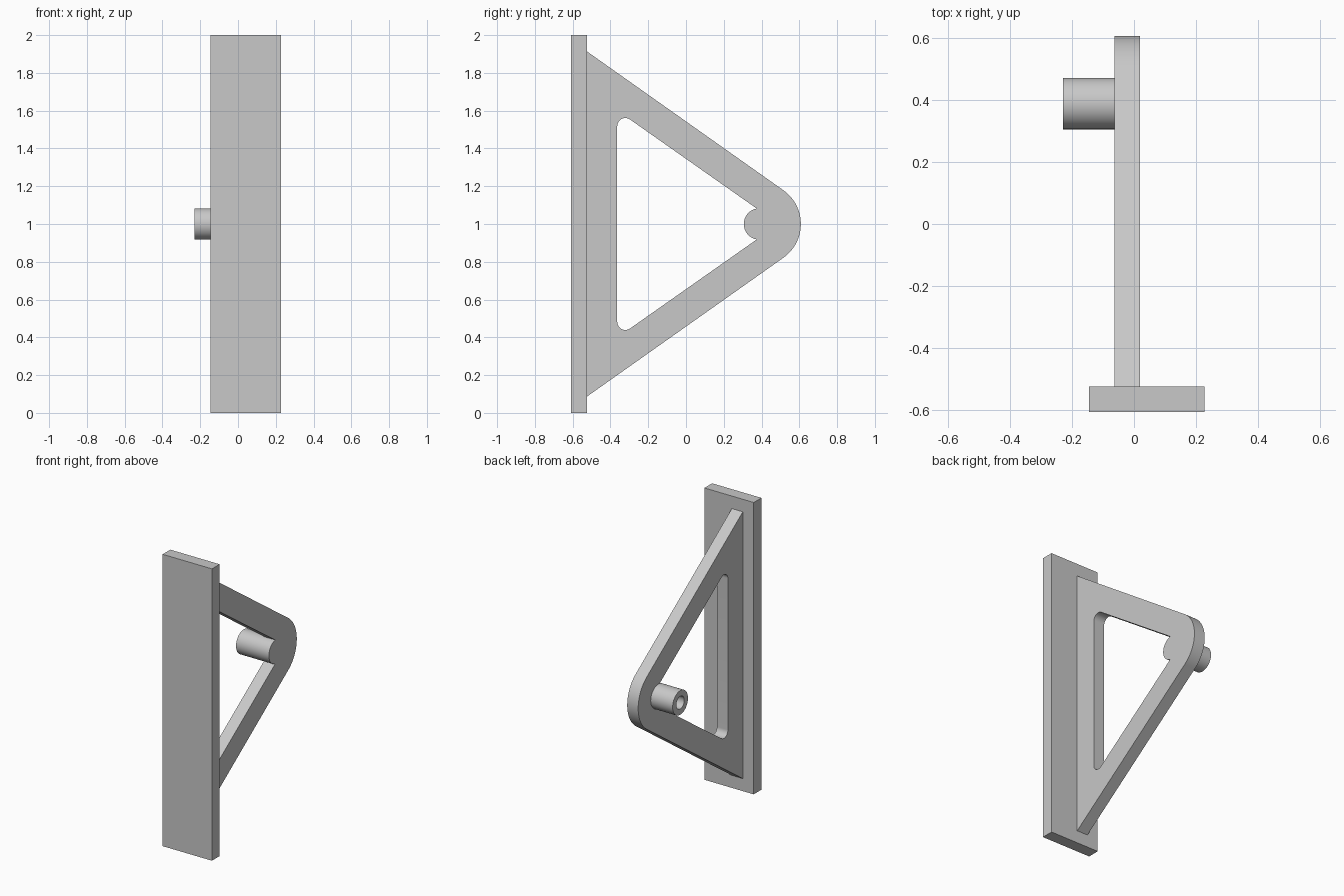
import bpy, bmesh, math

cube = bpy.data.objects.get("Cube")
if cube:
    bpy.data.objects.remove(cube, do_unlink=True)

grey = bpy.data.materials.new("light_grey")
grey.use_nodes = True
colour = (0.58, 0.58, 0.58, 1)
grey.diffuse_color = colour
grey.node_tree.nodes["Principled BSDF"].inputs["Base Color"].default_value = colour

MID = 1.0                      # height of the symmetry plane
PEG = (0.389, MID)             # peg axis in the y, z plane
PEG_R = 0.083
SLOPE = 54.9                   # direction the sloped edges face, in degrees


def arc(centre, radius, start, end, steps):
    """Points (y, z) along an arc, both ends included."""
    angles = [math.radians(start + (end - start) * i / steps) for i in range(steps + 1)]
    return [(centre[0] + radius * math.cos(a), centre[1] + radius * math.sin(a)) for a in angles]


def mirrored(points):
    """Same points reflected about mid height, in reverse order."""
    return [(y, 2 * MID - z) for y, z in reversed(points)]


def prism(name, loops, x0, x1):
    """Extrude closed (y, z) loops along x; inner loops become holes."""
    bm = bmesh.new()
    edges = []
    for loop in loops:
        verts = [bm.verts.new((x0, y, z)) for y, z in loop]
        edges += [bm.edges.new((v, verts[i - 1])) for i, v in enumerate(verts)]
    bmesh.ops.triangle_fill(bm, edges=edges, use_beauty=True)
    result = bmesh.ops.extrude_face_region(bm, geom=bm.faces[:])
    moved = [g for g in result["geom"] if isinstance(g, bmesh.types.BMVert)]
    bmesh.ops.translate(bm, verts=moved, vec=(x1 - x0, 0, 0))
    bmesh.ops.recalc_face_normals(bm, faces=bm.faces[:])
    mesh = bpy.data.meshes.new(name)
    bm.to_mesh(mesh)
    bm.free()
    mesh.materials.append(grey)
    obj = bpy.data.objects.new(name, mesh)
    bpy.context.collection.objects.link(obj)
    bpy.ops.object.select_all(action="DESELECT")
    obj.select_set(True)
    bpy.context.view_layer.objects.active = obj
    bpy.ops.object.shade_smooth_by_angle(angle=math.radians(30))
    return obj


# Flat mounting plate
prism("mounting_plate", [[(-0.608, 0), (-0.525, 0), (-0.525, 2), (-0.608, 2)]], -0.146, 0.228)

# Triangular arm: rounded nose, opening with rounded corners and peg boss
outer = [(-0.525, 0.086)] + arc(PEG, 0.219, -SLOPE, SLOPE, 40) + [(-0.525, 1.914)]
boss = arc(PEG, PEG_R, 100, 180, 20)
corner = arc((-0.321, 1.518), 0.043, SLOPE, 180, 16)
upper = boss[::-1] + corner
opening = upper + mirrored(upper)[:-1]
prism("triangular_arm", [outer, opening], -0.063, 0.02)

# Hollow peg on the arm's right side
prism("hollow_peg", [arc(PEG, r, 0, 360, 64)[:-1] for r in (PEG_R, 0.043)], -0.229, -0.063)
